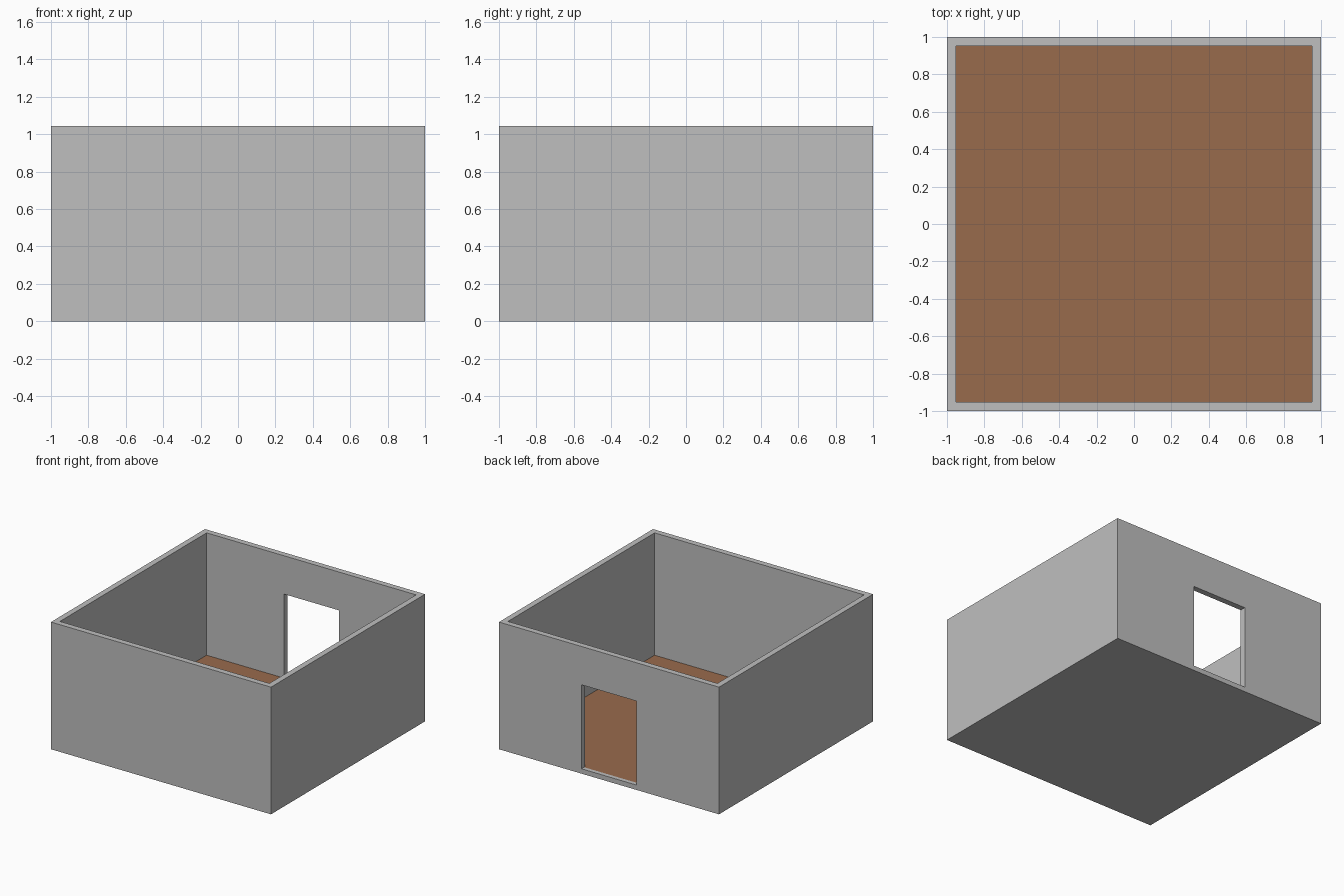
import bpy
import bmesh

HALF = 1.0        # half of the outer width
INNER = 0.952     # half of the inner width
FLOOR = 0.04      # top of the floor slab
TOP = 1.045       # top of the walls
DOOR = 0.25       # half of the doorway width
DOOR_TOP = 0.73

if "Cube" in bpy.data.objects:
    bpy.data.objects.remove(bpy.data.objects["Cube"], do_unlink=True)


def material(name, color):
    mat = bpy.data.materials.new(name)
    mat.use_nodes = True
    mat.diffuse_color = (*color, 1)
    mat.node_tree.nodes["Principled BSDF"].inputs["Base Color"].default_value = (*color, 1)
    return mat


wall_grey = material("wall_grey", (0.52, 0.52, 0.52))
floor_brown = material("floor_brown", (0.318, 0.147, 0.073))


def prism(name, outline, low, high, *mats, inset=0):
    """Extrude a plan outline upward; optionally inset its top and give it the second material."""
    bm = bmesh.new()
    base = bm.faces.new([bm.verts.new((x, y, low)) for x, y in outline])
    extruded = bmesh.ops.extrude_face_region(bm, geom=[base], use_keep_orig=True)["geom"]
    for v in extruded:
        if isinstance(v, bmesh.types.BMVert):
            v.co.z = high
    bmesh.ops.recalc_face_normals(bm, faces=bm.faces)
    if inset:
        top = max(bm.faces, key=lambda f: f.calc_center_median().z)
        bmesh.ops.inset_region(bm, faces=[top], thickness=inset)
        top.material_index = 1
    mesh = bpy.data.meshes.new(name)
    bm.to_mesh(mesh)
    bm.free()
    for mat in mats:
        mesh.materials.append(mat)
    obj = bpy.data.objects.new(name, mesh)
    bpy.context.collection.objects.link(obj)
    return obj


def rectangle(x, y0, y1):
    return [(-x, y0), (x, y0), (x, y1), (-x, y1)]


# Floor slab with the brown floor inset between the walls
prism("floor_slab", rectangle(HALF, -HALF, HALF), 0, FLOOR,
      wall_grey, floor_brown, inset=HALF - INNER)

# Walls run round the room and stop at each side of the back doorway
half_plan = [(DOOR, HALF), (HALF, HALF), (HALF, -HALF)]
half_inner = [(INNER, -INNER), (INNER, INNER), (DOOR, INNER)]
mirror = lambda points: [(-x, y) for x, y in reversed(points)]
prism("walls", half_plan + mirror(half_plan) + mirror(half_inner) + half_inner,
      FLOOR, TOP, wall_grey)

# Wall section above the doorway
prism("door_lintel", rectangle(DOOR, INNER, HALF), DOOR_TOP, TOP, wall_grey)
